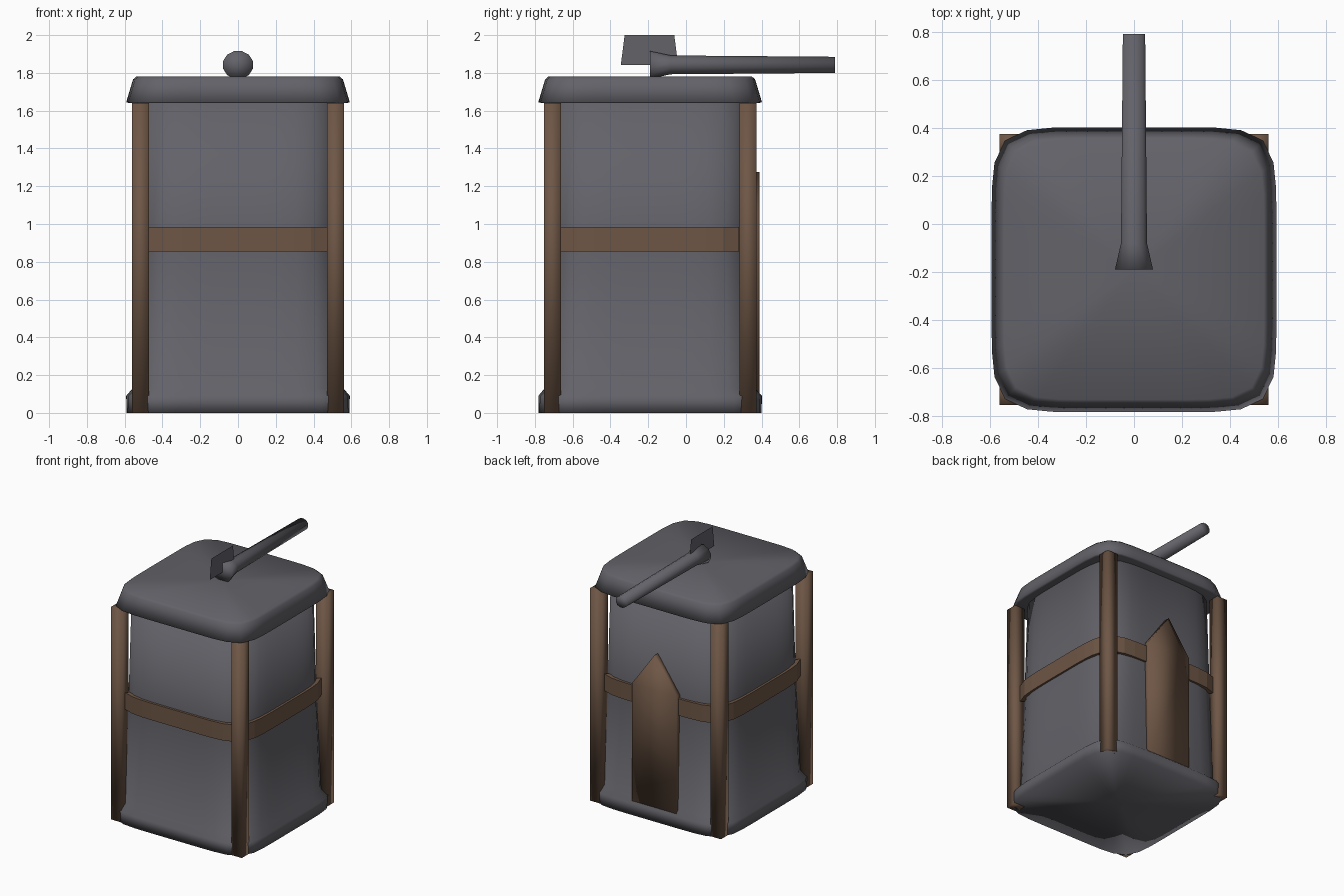
import bpy, bmesh, math

if "Cube" in bpy.data.objects:
    bpy.data.objects.remove(bpy.data.objects["Cube"])

CY = -0.19  # centre of the bin in y


def material(name, rgb):
    m = bpy.data.materials.new(name)
    m.diffuse_color = (*rgb, 1)
    m.use_nodes = True
    m.node_tree.nodes["Principled BSDF"].inputs["Base Color"].default_value = m.diffuse_color
    return m


GREY = material("dark grey metal", (0.125, 0.122, 0.14))
BROWN = material("brown wood", (0.155, 0.093, 0.06))


def finish(name, bm, mat, smooth=True, recalc=True):
    if recalc:
        bmesh.ops.recalc_face_normals(bm, faces=bm.faces)
    for f in bm.faces:
        f.smooth = smooth
    me = bpy.data.meshes.new(name)
    bm.to_mesh(me)
    bm.free()
    me.materials.append(mat)
    ob = bpy.data.objects.new(name, me)
    bpy.context.collection.objects.link(ob)
    return ob


def squircle(t, a, n):
    c, s = math.cos(t), math.sin(t)
    r = a / (abs(c) ** n + abs(s) ** n) ** (1 / n)
    return r * c, r * s


def loft(bm, rings):
    """Join vertex rings with quads and close both ends with fans."""
    k = len(rings[0])
    for lo, hi in zip(rings, rings[1:]):
        for i in range(k):
            bm.faces.new((lo[i], lo[(i + 1) % k], hi[(i + 1) % k], hi[i]))
    for ring in (rings[0], rings[-1]):
        centre = [sum(v.co[j] for v in ring) / k for j in range(3)]
        mid = bm.verts.new(centre)
        for i in range(k):
            bm.faces.new((ring[i], ring[(i + 1) % k], mid))


def squircle_loft(name, levels, mat):
    bm = bmesh.new()
    k = 48
    rings = []
    for z, a, n in levels:
        pts = [squircle(2 * math.pi * i / k, a, n) for i in range(k)]
        rings.append([bm.verts.new((x, y + CY, z)) for x, y in pts])
    loft(bm, rings)
    return finish(name, bm, mat)


# body with flared foot, and overhanging lid
squircle_loft("bin_body", [(0, 0.59, 7), (0.09, 0.592, 7), (0.13, 0.558, 6),
                           (0.9, 0.54, 5.2), (1.66, 0.525, 5)], GREY)
squircle_loft("lid", [(1.64, 0.575, 7), (1.645, 0.592, 7), (1.765, 0.556, 7),
                      (1.78, 0.54, 7)], GREY)

# four square corner posts
for sx in (-1, 1):
    for sy in (-1, 1):
        bm = bmesh.new()
        bmesh.ops.create_cube(bm, size=1)
        for v in bm.verts:
            v.co = (sx * 0.515 + v.co.x * 0.09, CY + sy * 0.518 + v.co.y * 0.09,
                    0.82 + v.co.z * 1.64)
        finish("corner_post", bm, BROWN)

# curved straps between the posts, one on each side
for side in range(4):
    bm = bmesh.new()
    prev = None
    spread = math.atan2(0.475, 0.52)
    for i in range(13):
        t = side * math.pi / 2 + spread * (i / 6 - 1)
        cur = []
        for z, a in ((0.855, 0.53), (0.855, 0.556), (0.985, 0.556), (0.985, 0.53)):
            x, y = squircle(t, a, 6)
            cur.append(bm.verts.new((x, y + CY, z)))
        if prev:
            for j in range(4):
                bm.faces.new((prev[j], prev[(j + 1) % 4], cur[(j + 1) % 4], cur[j]))
        else:
            bm.faces.new(cur)
        prev = cur
    bm.faces.new(prev)
    finish("side_strap", bm, BROWN, smooth=False)

# pointed plank on the back
bm = bmesh.new()
outline = [(-0.19, 0.09), (0.19, 0.09), (0.19, 1.01), (0, 1.275), (-0.19, 1.01)]
face = bm.faces.new([bm.verts.new((x, 0.34, z)) for x, z in outline])
ext = bmesh.ops.extrude_face_region(bm, geom=[face])
for v in ext["geom"]:
    if isinstance(v, bmesh.types.BMVert):
        v.co.y = 0.39
finish("back_plank", bm, BROWN)

# round handle with a flared front end
bm = bmesh.new()
rings = []
for y, r in ((-0.19, 0.082), (-0.08, 0.056), (0.79, 0.048)):
    zc = 1.8425
    rings.append([bm.verts.new((r * math.cos(math.pi * (i + 0.5) / 6), y,
                                zc + 0.92 * r * math.sin(math.pi * (i + 0.5) / 6)))
                  for i in range(12)])
loft(bm, rings)
finish("handle", bm, GREY)

# thin upright blade at the front of the handle
bm = bmesh.new()
bm.faces.new([bm.verts.new((0, y, z)) for y, z in
              ((-0.345, 1.842), (-0.042, 1.842), (-0.062, 2.0), (-0.325, 2.0))])
finish("blade_plate", bm, GREY, smooth=False, recalc=False)
